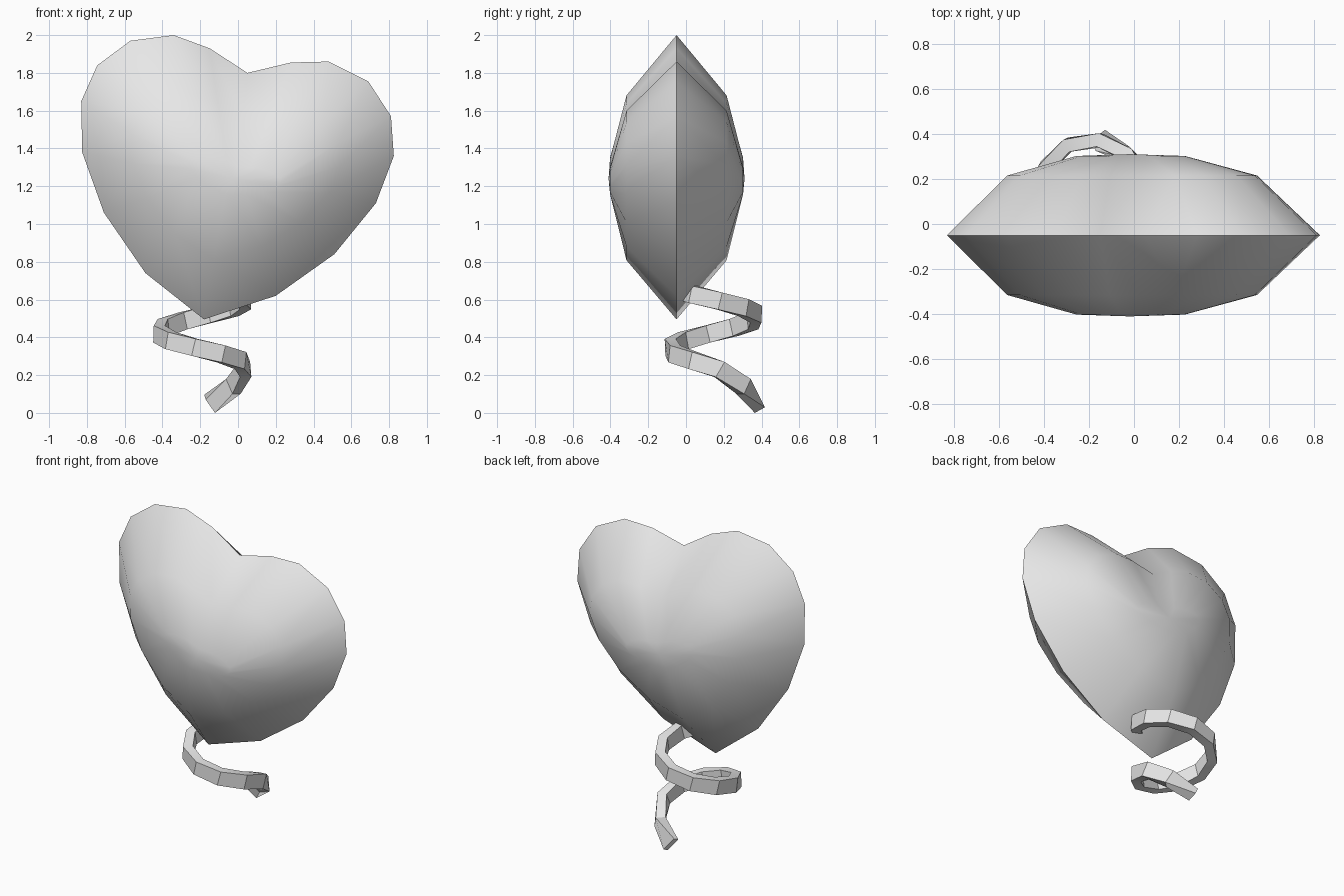
import bpy, bmesh, math
from mathutils import Vector

cube = bpy.data.objects.get("Cube")
if cube:
    bpy.data.objects.remove(cube, do_unlink=True)

# One plain grey for everything
grey = bpy.data.materials.new("light_grey")
grey.use_nodes = True
grey.diffuse_color = (0.8, 0.8, 0.8, 1)
grey.node_tree.nodes["Principled BSDF"].inputs["Base Color"].default_value = grey.diffuse_color


def finish(bm, name, angle):
    bmesh.ops.recalc_face_normals(bm, faces=bm.faces)
    mesh = bpy.data.meshes.new(name)
    bm.to_mesh(mesh)
    bm.free()
    obj = bpy.data.objects.new(name, mesh)
    bpy.context.collection.objects.link(obj)
    mesh.materials.append(grey)
    bpy.ops.object.select_all(action='DESELECT')
    obj.select_set(True)
    bpy.context.view_layer.objects.active = obj
    bpy.ops.object.shade_smooth_by_angle(angle=math.radians(angle))
    return obj


def bridge(bm, a, b):
    n = len(a)
    for i in range(n):
        j = (i + 1) % n
        bm.faces.new((a[i], a[j], b[j], b[i]))


# Heart: leaning outline as a sharp rim, puffed out on both sides
OUTLINE = [(0.05, 1.80), (0.28, 1.855), (0.48, 1.86), (0.69, 1.755), (0.81, 1.57),
           (0.825, 1.36), (0.73, 1.11), (0.51, 0.84), (0.20, 0.62), (-0.18, 0.495),
           (-0.49, 0.74), (-0.71, 1.06), (-0.825, 1.38), (-0.83, 1.65), (-0.745, 1.84),
           (-0.57, 1.97), (-0.34, 2.0), (-0.15, 1.93)]
MID_X, MID_Y, MID_Z = -0.02, -0.05, 1.24


def heart_ring(bm, sx, sz, depth, lean):
    ring = []
    for x, z in OUTLINE:
        dx = sx * (x - MID_X)
        ring.append(bm.verts.new((MID_X + dx, MID_Y + depth,
                                  MID_Z + sz * (z - MID_Z) - lean * dx)))
    return ring


bm = bmesh.new()
rim = heart_ring(bm, 1, 1, 0, 0)
for side in (-1, 1):
    shoulder = heart_ring(bm, 0.67, 0.58, side * 0.265, 0)
    ridge = heart_ring(bm, 0.29, 0.12, side * 0.352, 0.15)
    bridge(bm, rim, shoulder)
    bridge(bm, shoulder, ridge)
    peak = bm.verts.new((MID_X, MID_Y + side * 0.36, MID_Z))
    for i in range(len(ridge)):
        bm.faces.new((ridge[i], ridge[(i + 1) % len(ridge)], peak))
finish(bm, "heart", 65)

# Ribbon: square-cut coil hanging from the tip of the heart, steeper at its free end
CENTRE = Vector((-0.19, 0.145, 0))
RADIUS, HALF_THICK, HALF_HEIGHT = 0.23, 0.03, 0.046


def coil(deg):
    a = math.radians(deg)
    z = 0.25 - deg * 0.35 / 360 if deg < 0 else 0.25 - deg * 0.2 / 80
    return CENTRE + Vector((RADIUS * math.cos(a), RADIUS * math.sin(a), z))


bm = bmesh.new()
rings = []
STEPS = 14
for k in range(STEPS + 1):
    deg = 80 - 36 * k
    p = coil(deg)
    tangent = (coil(deg - 10) - coil(deg + 10)).normalized()
    a = math.radians(deg)
    out = Vector((math.cos(a), math.sin(a), 0))
    out = (out - tangent * out.dot(tangent)).normalized()
    up = out.cross(tangent)
    if up.z < 0:
        up = -up
    if k == 0:  # the free end rolls outward
        out, up = (out + 0.6 * up).normalized(), (up - 0.6 * out).normalized()
    rings.append([bm.verts.new(p + out * HALF_THICK * u + up * HALF_HEIGHT * v)
                  for u, v in ((-1, -1), (1, -1), (1, 1), (-1, 1))])
for a, b in zip(rings, rings[1:]):
    bridge(bm, a, b)
bm.faces.new(rings[0])
bm.faces.new(rings[-1])
min(rings[0], key=lambda v: v.co.z).co.z = 0
finish(bm, "ribbon", 30)
